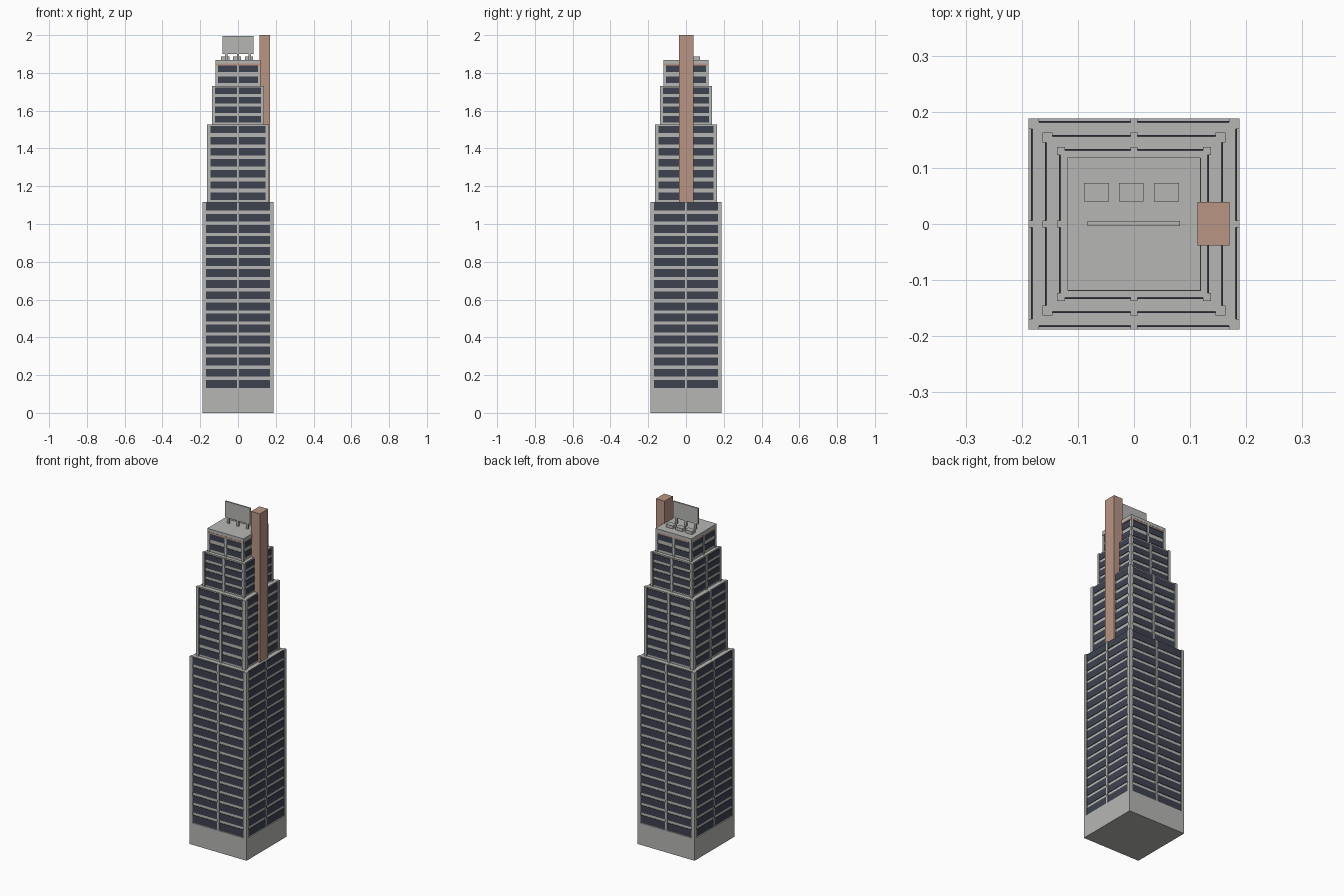
import bpy
import bmesh
from mathutils import Matrix, Vector

cube = bpy.data.objects.get("Cube")
if cube:
    bpy.data.objects.remove(cube, do_unlink=True)


def material(name, rgb):
    m = bpy.data.materials.new(name)
    m.use_nodes = True
    m.diffuse_color = (*rgb, 1)
    m.node_tree.nodes["Principled BSDF"].inputs["Base Color"].default_value = (*rgb, 1)
    return m


concrete = material("pale concrete", (0.47, 0.47, 0.455))
glass = material("dark glass", (0.047, 0.055, 0.078))
terracotta = material("terracotta", (0.49, 0.30, 0.23))


def boxes(name, mat, ranges):
    """One object made of boxes, each given as two opposite corners."""
    bm = bmesh.new()
    for low, high in ranges:
        low, high = Vector(low), Vector(high)
        place = Matrix.Translation((low + high) / 2) @ Matrix.Diagonal((*(high - low), 1))
        bmesh.ops.create_cube(bm, size=1, matrix=place)
    mesh = bpy.data.meshes.new(name)
    bm.to_mesh(mesh)
    bm.free()
    mesh.materials.append(mat)
    obj = bpy.data.objects.new(name, mesh)
    bpy.context.collection.objects.link(obj)
    return obj


def block(half, z0, z1, x=0, y=0):
    return (x - half, y - half, z0), (x + half, y + half, z1)


def tier(name, z0, z1, wall, pier, inner, floors, first, pitch, height):
    """A setback tier: core, corner piers, centre mullions and glass bands."""
    boxes(name + "_walls", concrete, [block(wall, z0, z1)])
    half, mid = (pier - inner) / 2, (pier + inner) / 2
    posts = [block(half, z0, z1, sx * mid, sy * mid) for sx in (-1, 1) for sy in (-1, 1)]
    m = 0.006
    posts.append(((-m, -pier, z0), (m, pier, z1)))
    posts.append(((-pier, -m, z0), (pier, m, z1)))
    boxes(name + "_piers", concrete, posts)
    panes = []
    out = wall + 0.003
    for i in range(floors):
        z = first + i * pitch
        a, b = z - height / 2, z + height / 2
        for s in (-1, 1):
            u0, u1 = sorted((s * m, s * inner))
            for side in (-1, 1):
                w0, w1 = sorted((side * (wall - 0.002), side * out))
                panes.append(((u0, w0, a), (u1, w1, b)))
                panes.append(((w0, u0, a), (w1, u1, b)))
    boxes(name + "_windows", glass, panes)


# Tower body
boxes("base", concrete, [block(0.188, 0, 0.13)])
tier("lower_tier", 0.13, 1.116, 0.181, 0.188, 0.169, 17, 0.154, 0.0586, 0.042)
tier("second_tier", 1.116, 1.527, 0.156, 0.163, 0.145, 7, 1.1475, 0.0588, 0.039)
tier("third_tier", 1.527, 1.73, 0.131, 0.137, 0.123, 4, 1.554, 0.0503, 0.034)
tier("top_tier", 1.73, 1.855, 0.112, 0.118, 0.106, 2, 1.763, 0.058, 0.035)

# Roof with its coloured band
boxes("roof_band", terracotta, [block(0.1185, 1.840, 1.849, 0.001, -0.001)])
boxes("roof_slab", concrete, [block(0.1185, 1.849, 1.868)])

# Chimney shaft standing on the lower tier
boxes("chimney", terracotta, [((0.113, -0.038, 1.116), (0.17, 0.039, 2.0))])

# Rooftop units and blank sign board on posts
boxes("roof_units", concrete,
      [((x - 0.022, 0.04, 1.868), (x + 0.022, 0.073, 1.886)) for x in (-0.067, -0.005, 0.058)])
boxes("sign_posts", concrete,
      [((x - 0.006, -0.004, 1.868), (x + 0.006, 0.004, 1.902)) for x in (-0.062, 0, 0.062)])
boxes("sign_board", concrete, [((-0.083, -0.004, 1.90), (0.082, 0.005, 1.996))])
